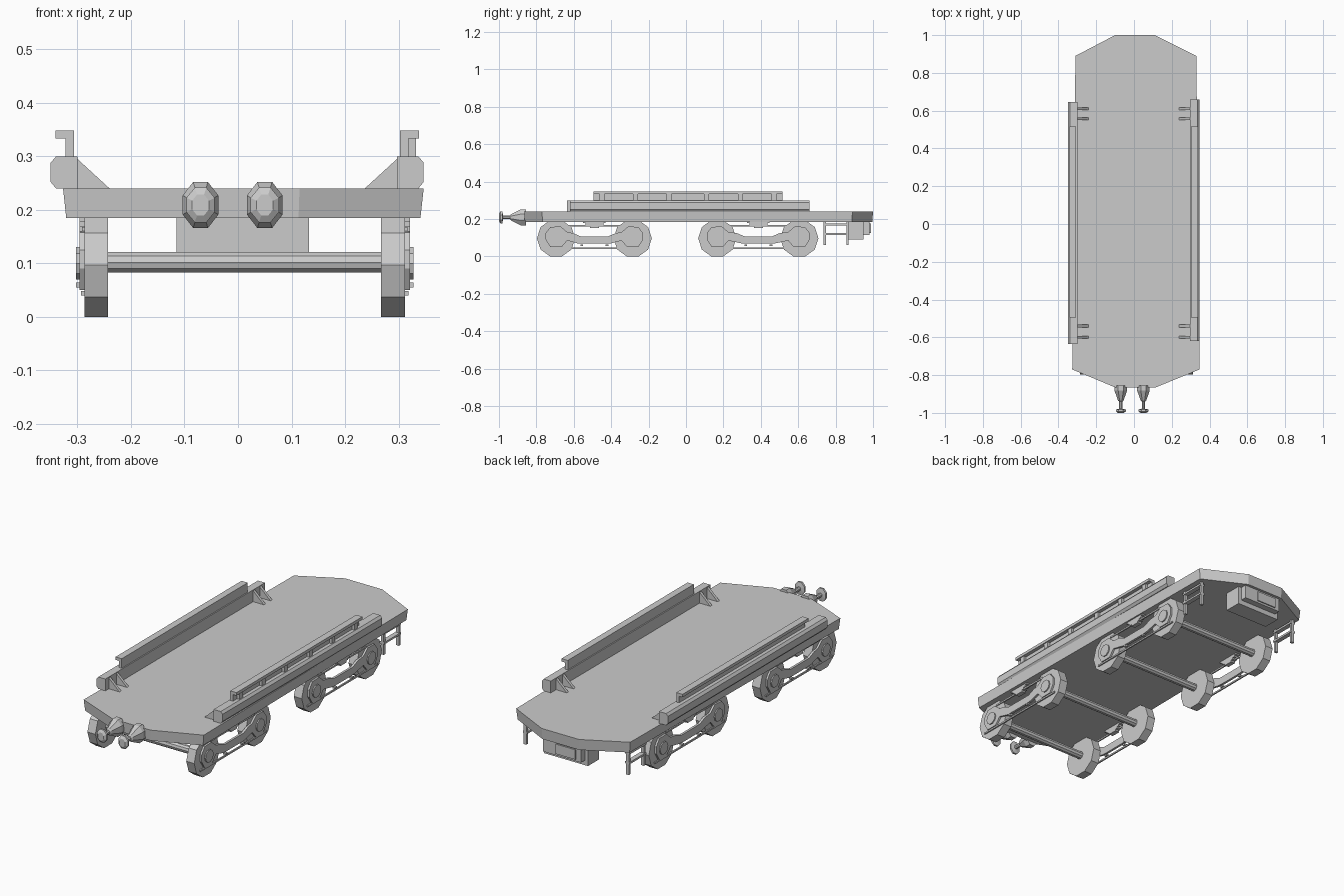
import bpy, bmesh, math
from mathutils import Matrix, Vector

if "Cube" in bpy.data.objects:
    bpy.data.objects.remove(bpy.data.objects["Cube"])

CX = 0.0125   # running gear centre line


def finish(name, bm):
    bmesh.ops.recalc_face_normals(bm, faces=bm.faces[:])
    me = bpy.data.meshes.new(name)
    bm.to_mesh(me)
    bm.free()
    ob = bpy.data.objects.new(name, me)
    bpy.context.collection.objects.link(ob)
    return ob


def add_box(bm, x, y, z):
    m = Matrix.Translation((sum(x) / 2, sum(y) / 2, sum(z) / 2))
    s = Matrix.Diagonal((x[1] - x[0], y[1] - y[0], z[1] - z[0], 1))
    bmesh.ops.create_cube(bm, size=1, matrix=m @ s)


def boxes(name, items):
    bm = bmesh.new()
    for it in items:
        add_box(bm, *it)
    return finish(name, bm)


def prism(name, pts, axis, a, b):
    """Extrude a profile along axis: x takes (y,z), y takes (x,z)."""
    bm = bmesh.new()
    def to3(p, t):
        return (t, p[0], p[1]) if axis == 'x' else (p[0], t, p[1])
    lo = [bm.verts.new(to3(p, a)) for p in pts]
    hi = [bm.verts.new(to3(p, b)) for p in pts]
    bm.faces.new(lo)
    bm.faces.new(hi)
    for i in range(len(pts)):
        j = (i + 1) % len(pts)
        bm.faces.new((lo[i], lo[j], hi[j], hi[i]))
    return finish(name, bm)


def rod_x(name, x0, x1, y, z, r, n, r2=None):
    bm = bmesh.new()
    m = (Matrix.Translation(((x0 + x1) / 2, y, z))
         @ Matrix.Rotation(math.pi / 2, 4, 'Y'))
    bmesh.ops.create_cone(bm, cap_ends=True, segments=n, radius1=r,
                          radius2=r if r2 is None else r2, depth=x1 - x0, matrix=m)
    return finish(name, bm)


def loft_y(name, x, z, rings, n=8):
    """Elliptical rings (y, rx, rz) joined along y."""
    bm = bmesh.new()
    loops = []
    for y, rx, rz in rings:
        loops.append([bm.verts.new((x + rx * math.cos((k + .5) * math.tau / n) * 1.06, y,
                                    z + rz * math.sin((k + .5) * math.tau / n) * 1.06))
                      for k in range(n)])
    for a, b in zip(loops, loops[1:]):
        for i in range(n):
            j = (i + 1) % n
            bm.faces.new((a[i], a[j], b[j], b[i]))
    bm.faces.new(loops[0])
    bm.faces.new(loops[-1])
    return finish(name, bm)


# Deck: eight sided slab, slightly narrower below
outline = [(-.10, -.865), (.115, -.865), (.347, -.77), (.33, .89),
           (.11, 1.0), (-.10, 1.0), (-.31, .89), (-.327, -.77)]
bm = bmesh.new()
top = [bm.verts.new((x, y, .24)) for x, y in outline]
bot = [bm.verts.new((.01 + (x - .01) * .982, y * .996, .185)) for x, y in outline]
bm.faces.new(top)
bm.faces.new(bot)
for i in range(8):
    j = (i + 1) % 8
    bm.faces.new((bot[i], bot[j], top[j], top[i]))
finish("deck", bm)

# Side rails with gussets
for side, s, xi, y0, y1 in (("left", -1, -.30, -.635, .645), ("right", 1, .297, -.62, .66)):
    prof = [(0, .24), (.04, .24), (.05, .252), (.05, .288), (.04, .30), (0, .30)]
    prism(side + "_lower_rail", [(xi + s * u, z) for u, z in prof], 'y', y0, y1)
    cap = [(.006, .298), (.022, .298), (.022, .333), (.041, .333), (.041, .348), (.006, .348)]
    prism(side + "_upper_rail", [(xi + s * u, z) for u, z in cap], 'y', -.495, .515)
    for k, y in enumerate((-.60, -.54, .557, .61)):
        tri = [(xi, .24), (xi - s * .06, .24), (xi, .295)]
        prism(f"{side}_gusset_{k}", tri, 'y', y - .007, y + .007)
boxes("right_rail_ribs", [((.315, .333), (y - .013, y + .013), (.298, .335))
                          for y in (-.45, -.27, -.09, .11, .29, .47)])


# Bogies
def bogie(tag, ya, yb):
    yc, h = (ya + yb) / 2, (yb - ya) / 2
    for w, y in (("front", ya), ("rear", yb)):
        rod_x(f"{tag}_{w}_axle", CX - .27, CX + .27, y, .102, .02, 10)
    # half of the drooping side frame, mirrored to close the outline
    upper = [(h + .055, .09), (h + .055, .125), (h + .03, .158), (h - .025, .16),
             (h - .06, .13), (.115, .125), (.075, .108)]
    lower = [(.06, .068), (.09, .07), (h - .06, .085), (h - .03, .05), (h + .03, .05)]
    half_top = [(yc + u, z) for u, z in upper]
    left_top = [(yc - u, z) for u, z in reversed(upper)]
    left_bot = [(yc - u, z) for u, z in reversed(lower)]
    right_bot = [(yc + u, z) for u, z in lower]
    frame = half_top + left_top + left_bot + right_bot
    for side, s in (("left", -1), ("right", 1)):
        def span(a, b):
            return tuple(sorted((CX + s * a, CX + s * b)))
        for w, y in (("front", ya), ("rear", yb)):
            ob = rod_x(f"{tag}_{side}_{w}_wheel", *span(.255, .2995), y, .097, .102, 10)
            # turn each wheel so that it rests on a flat
            m = (Matrix.Translation((0, y, .097)) @ Matrix.Rotation(math.pi / 10, 4, 'X')
                 @ Matrix.Translation((0, -y, -.097)))
            if min(v.co.z for v in ob.data.vertices) < -.002:
                ob.data.transform(m)
            rod_x(f"{tag}_{side}_{w}_hub", *span(.295, .315), y, .1, .032, 10)
        prism(f"{tag}_{side}_frame", frame, 'x', *span(.297, .309))
        boxes(f"{tag}_{side}_brake_bars", [
            (span(.299, .306), (yc - h - .06, yc + h + .06), (.040, .048)),
            (span(.297, .304), (yc - h + .03, yc + h - .03), (.160, .168)),
            (span(.299, .315), (yc - .075, yc - .06), (.055, .064)),
            (span(.299, .315), (yc + .06, yc + .075), (.055, .064))])
        # stepped leaf spring
        boxes(f"{tag}_{side}_spring", [
            (span(.285, .309), (yc - .06 + k * .012, yc + .06 - k * .012),
             (.178 - k * .009, .187 - k * .009)) for k in range(4)])


bogie("front_bogie", -.695, -.285)
bogie("rear_bogie", .167, .606)

# Buffers
for side, x in (("left", -.07), ("right", .05)):
    loft_y(side + "_buffer", x, .209, [(-.855, .034, .044), (-.882, .034, .044),
                                       (-.935, .015, .018), (-.94, .009, .010),
                                       (-.978, .009, .010), (-.982, .027, .033),
                                       (-.992, .027, .033), (-1.0, .016, .02)])

# Equipment box under the rear end
boxes("equipment_box", [((-.115, .133), (.86, .95), (.09, .19)),
                        ((-.098, .115), (.945, .982), (.115, .19)),
                        ((-.07, .04), (.98, .988), (.125, .175))])

# Rear steps
for side, x in (("left", -.28), ("right", .295)):
    boxes(side + "_steps", [((x - .008, x + .008), (y, y + .013), (.06, .19))
                            for y in (.735, .857)]
          + [((x - .012, x + .012), (.735, .87), (z, z + .01)) for z in (.115, .165)])
